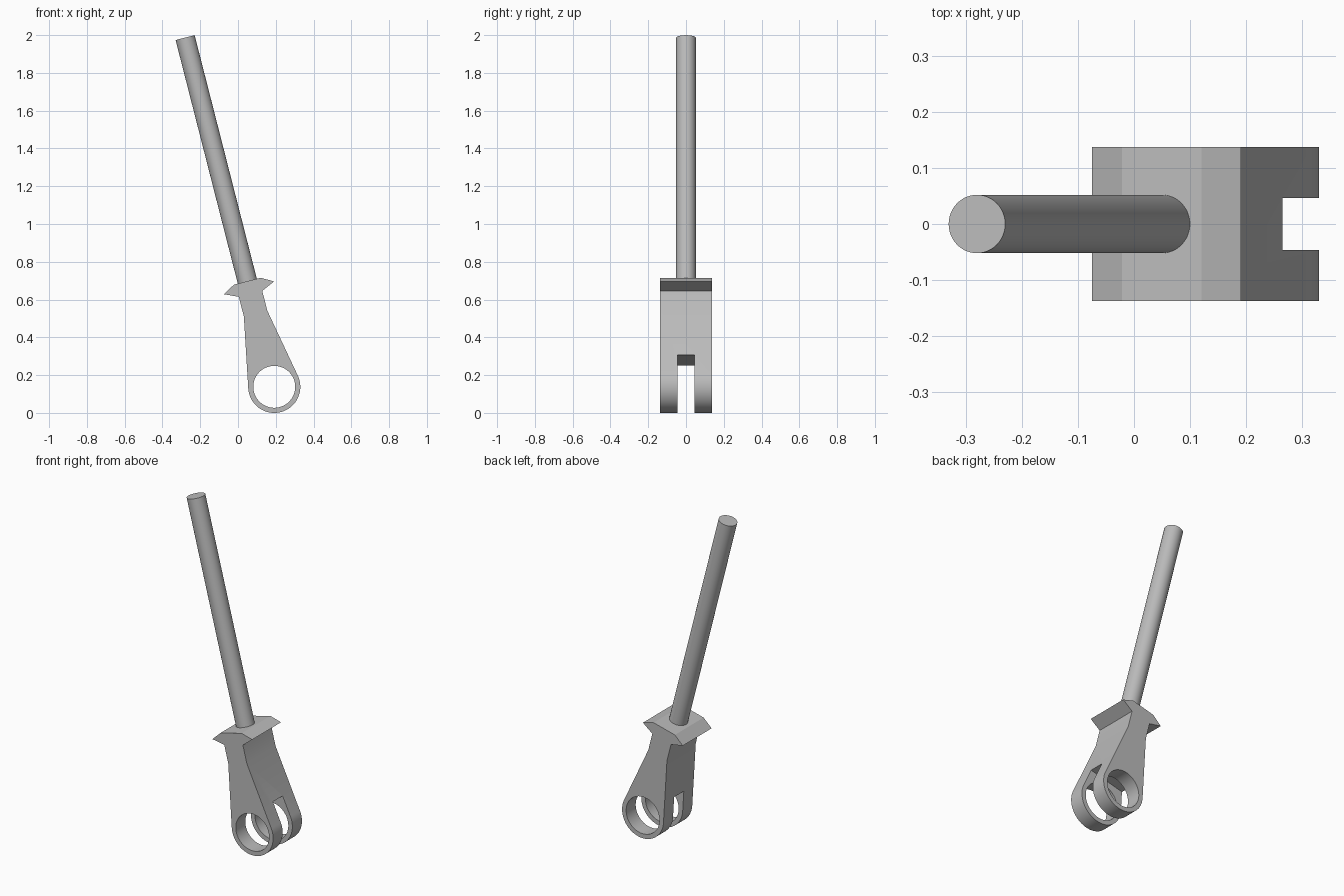
import bpy
import bmesh
from math import radians, pi, sin, cos, atan2, acos, hypot
from mathutils import Matrix

cube = bpy.data.objects.get("Cube")
if cube:
    bpy.data.objects.remove(cube, do_unlink=True)

metal = bpy.data.materials.new("plain grey metal")
metal.use_nodes = True
colour = (0.5, 0.5, 0.5, 1)
metal.diffuse_color = colour
metal.node_tree.nodes["Principled BSDF"].inputs["Base Color"].default_value = colour

# Everything is built upright around the bore centre, then leaned over
LEAN = Matrix.Translation((0.192, 0, 0.138)) @ Matrix.Rotation(radians(-14.32), 4, "Y")
EYE_R, BORE_R, HALF_WIDTH = 0.138, 0.111, 0.137
SLOT_HALF, SLOT_TOP = 0.046, 0.146
ROD_R, ROD_BOTTOM, ROD_TOP = 0.052, 0.5, 1.908


def finish(name, bm):
    bmesh.ops.recalc_face_normals(bm, faces=bm.faces)
    bm.transform(LEAN)
    mesh = bpy.data.meshes.new(name)
    bm.to_mesh(mesh)
    bm.free()
    mesh.materials.append(metal)
    obj = bpy.data.objects.new(name, mesh)
    bpy.context.collection.objects.link(obj)
    return obj


def extrude_profile(name, points, half):
    bm = bmesh.new()
    face = bm.faces.new([bm.verts.new((x, -half, z)) for x, z in points])
    new = bmesh.ops.extrude_face_region(bm, geom=[face])["geom"]
    verts = [v for v in new if isinstance(v, bmesh.types.BMVert)]
    bmesh.ops.translate(bm, verts=verts, vec=(0, 2 * half, 0))
    return finish(name, bm)


def cylinder(name, radius, depth, matrix, segments):
    bm = bmesh.new()
    bmesh.ops.create_cone(bm, cap_ends=True, segments=segments, radius1=radius,
                          radius2=radius, depth=depth, matrix=matrix)
    return finish(name, bm)


def activate(obj):
    bpy.ops.object.select_all(action="DESELECT")
    obj.select_set(True)
    bpy.context.view_layer.objects.active = obj


def cut(obj, cutter):
    cutter.hide_render = True
    mod = obj.modifiers.new("cut", "BOOLEAN")
    mod.operation = "DIFFERENCE"
    mod.solver = "EXACT"
    mod.object = cutter
    activate(obj)
    bpy.ops.object.modifier_apply(modifier=mod.name)
    bpy.data.objects.remove(cutter, do_unlink=True)


# Clevis outline: flange, neck and tapered shank, tangent to the round eye
side = [(0.073, 0.577), (0.137, 0.541), (0.064, 0.508), (0.064, 0.40)]
nx, nz = side[-1]
tangent = atan2(nz, nx) - acos(EYE_R / hypot(nx, nz))
STEPS = 48
sweep = pi + 2 * tangent
arc = [(EYE_R * cos(tangent - sweep * i / STEPS), EYE_R * sin(tangent - sweep * i / STEPS))
       for i in range(STEPS + 1)]
outline = side + arc + [(-x, z) for x, z in reversed(side)]
clevis = extrude_profile("clevis_fork", outline, HALF_WIDTH)

# Fork slot and pin bore
slot = extrude_profile("slot_cutter", [(-0.3, -0.3), (0.3, -0.3),
                                       (0.3, SLOT_TOP), (-0.3, SLOT_TOP)], SLOT_HALF)
cut(clevis, slot)
cut(clevis, cylinder("bore_cutter", BORE_R, 1, Matrix.Rotation(pi / 2, 4, "X"), 64))

# Long round rod rising from the flange
rod = cylinder("rod", ROD_R, ROD_TOP - ROD_BOTTOM,
               Matrix.Translation((0, 0, (ROD_TOP + ROD_BOTTOM) / 2)), 48)

for obj in (clevis, rod):
    activate(obj)
    bpy.ops.object.shade_smooth_by_angle(angle=radians(12))
